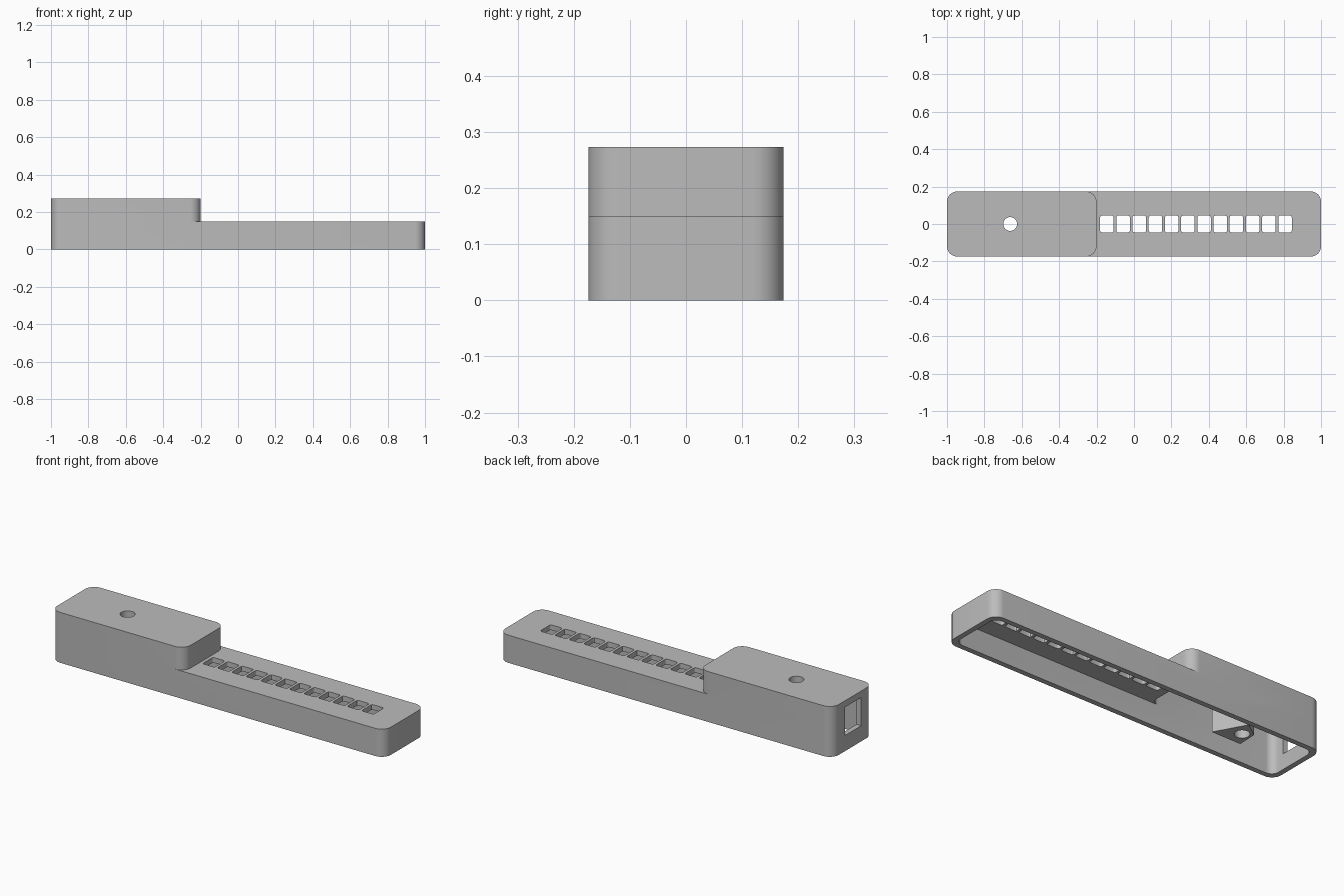
import bpy, bmesh, math

if "Cube" in bpy.data.objects:
    bpy.data.objects.remove(bpy.data.objects["Cube"])

grey = bpy.data.materials.new("plain_grey")
grey.diffuse_color = (0.5, 0.5, 0.5, 1)
grey.use_nodes = True
grey.node_tree.nodes["Principled BSDF"].inputs["Base Color"].default_value = grey.diffuse_color


def rounded(x0, x1, y0, y1, r, n=8):
    """Rounded rectangle outline, counter-clockwise."""
    pts = []
    corners = ((x1 - r, y1 - r), (x0 + r, y1 - r), (x0 + r, y0 + r), (x1 - r, y0 + r))
    for q, (cx, cy) in enumerate(corners):
        for i in range(n + 1):
            a = math.radians(90) * (q + i / n)
            pts.append((cx + r * math.cos(a), cy + r * math.sin(a)))
    return pts


def prism(name, outline, z0, z1):
    """Upright prism over a counter-clockwise outline."""
    bm = bmesh.new()
    low = [bm.verts.new((x, y, z0)) for x, y in outline]
    high = [bm.verts.new((x, y, z1)) for x, y in outline]
    bm.faces.new(low[::-1])
    bm.faces.new(high)
    n = len(outline)
    for i in range(n):
        j = (i + 1) % n
        bm.faces.new((low[i], low[j], high[j], high[i]))
    me = bpy.data.meshes.new(name)
    bm.to_mesh(me)
    bm.free()
    ob = bpy.data.objects.new(name, me)
    bpy.context.collection.objects.link(ob)
    me.materials.append(grey)
    return ob


def combine(target, tool, operation):
    """Apply one boolean step and discard the tool."""
    mod = target.modifiers.new("step", 'BOOLEAN')
    mod.operation = operation
    mod.solver = 'EXACT'
    mod.object = tool
    bpy.context.view_layer.objects.active = target
    bpy.ops.object.modifier_apply(modifier=mod.name)
    bpy.data.objects.remove(tool, do_unlink=True)


HALF = 0.174      # half depth of the case
WALL = 0.028      # wall thickness
R = 0.055         # outer corner radius
IN = HALF - WALL
RI = R - WALL * 0.5

# Outer shell: long low body with the raised compartment on one end
case = prism("case", rounded(-1, 1, -HALF, HALF, R), 0, 0.15)
combine(case, prism("raised", rounded(-1, -0.2, -HALF, HALF, R), 0, 0.273), 'UNION')

# Hollow interior, open underneath
cavity = prism("cavity", rounded(-1 + WALL, 1 - WALL, -IN, IN, RI), -0.1, 0.122)
combine(cavity, prism("raised_cavity", rounded(-1 + WALL, -0.2 - WALL, -IN, IN, RI),
                      -0.1, 0.245), 'UNION')
combine(case, cavity, 'DIFFERENCE')

# Post hanging from the raised ceiling
post = [(-0.54, -0.076), (-0.63, 0.088), (-0.71, 0.03), (-0.715, -0.076)]
combine(case, prism("post", post, 0.045, 0.26), 'UNION')

# Round hole through the roof and post
circle = [(-0.662 + 0.037 * math.cos(2 * math.pi * i / 32),
           0.037 * math.sin(2 * math.pi * i / 32)) for i in range(32)]
combine(case, prism("hole", circle, -0.1, 0.4), 'DIFFERENCE')

# Row of small windows in the low roof
for i in range(12):
    x = -0.145 + i * 0.0866
    combine(case, prism("slot", rounded(x - 0.036, x + 0.036, -0.045, 0.045, 0.01, 3),
                        0.08, 0.3), 'DIFFERENCE')

# Socket opening in the end wall
combine(case, prism("socket", [(-1.1, -0.072), (-0.95, -0.072), (-0.95, 0.068), (-1.1, 0.068)],
                    0.085, 0.238), 'DIFFERENCE')

# Smooth rounded corners, crisp edges
bpy.ops.object.select_all(action='DESELECT')
case.select_set(True)
bpy.context.view_layer.objects.active = case
bpy.ops.object.shade_smooth_by_angle(angle=math.radians(30))
